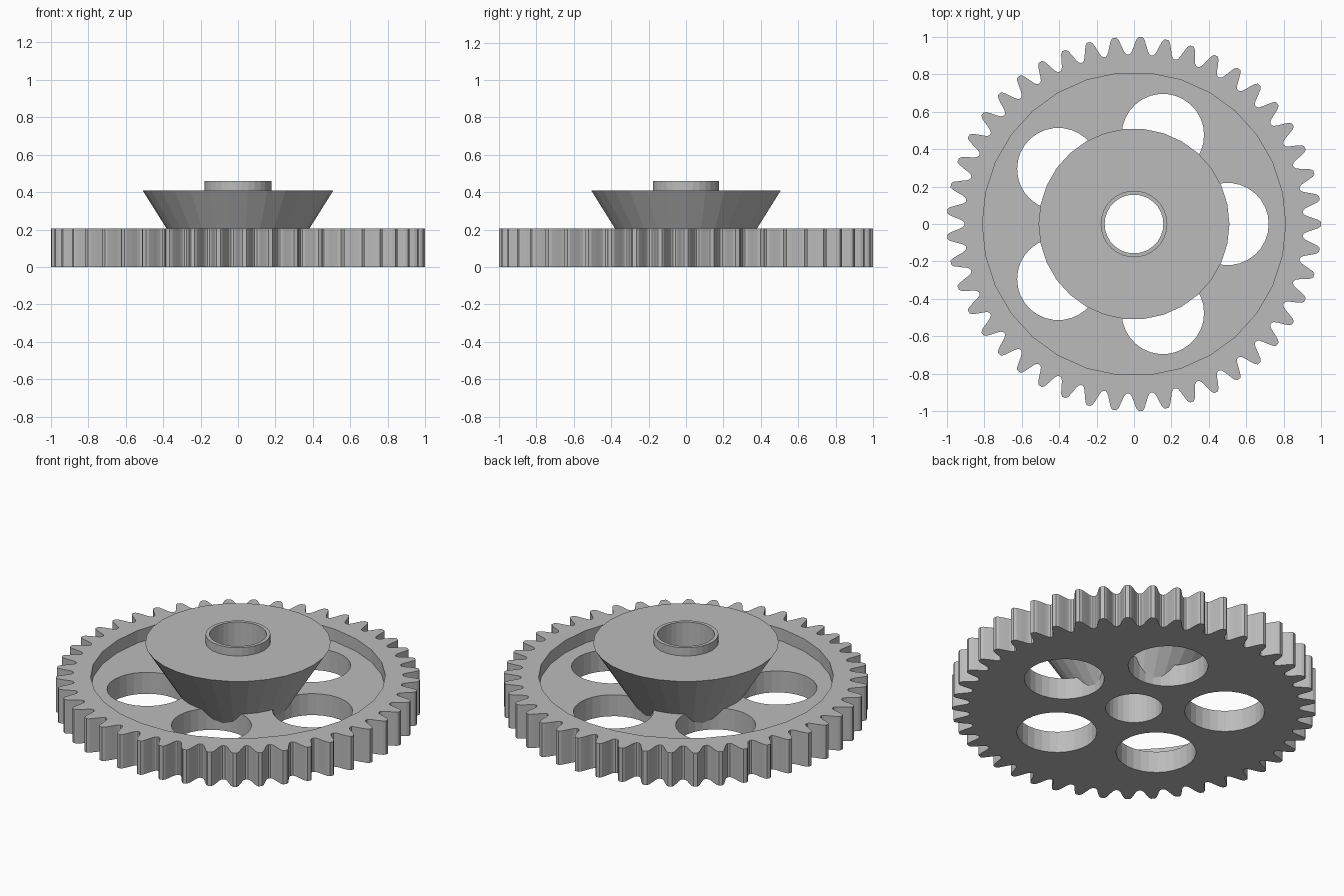
import bpy, bmesh
from math import cos, sin, radians, tau

TEETH, HOLES, SIDES = 45, 5, 30
GEAR_TOP, FLOOR, CONE_TOP, HUB_TOP = 0.205, 0.13, 0.41, 0.46
BORE = 0.157

cube = bpy.data.objects.get("Cube")
if cube:
    bpy.data.objects.remove(cube, do_unlink=True)

grey = bpy.data.materials.new("plain_grey")
grey.use_nodes = True
colour = (0.5, 0.5, 0.5, 1)
grey.diffuse_color = colour
grey.node_tree.nodes["Principled BSDF"].inputs["Base Color"].default_value = colour


def finish(name, bm):
    bmesh.ops.recalc_face_normals(bm, faces=bm.faces)
    mesh = bpy.data.meshes.new(name)
    bm.to_mesh(mesh)
    bm.free()
    mesh.materials.append(grey)
    obj = bpy.data.objects.new(name, mesh)
    bpy.context.collection.objects.link(obj)
    return obj


def circle(radius, cx=0, cy=0, sides=SIDES):
    return [(cx + radius * cos(tau * i / sides), cy + radius * sin(tau * i / sides))
            for i in range(sides)]


def prism(name, outline, z0, z1):
    bm = bmesh.new()
    face = bm.faces.new([bm.verts.new((x, y, z0)) for x, y in outline])
    top = bmesh.ops.extrude_face_region(bm, geom=[face])["geom"]
    bmesh.ops.translate(bm, vec=(0, 0, z1 - z0),
                        verts=[v for v in top if isinstance(v, bmesh.types.BMVert)])
    return finish(name, bm)


def ring(name, profile):
    """Revolve a closed (radius, height) profile around z."""
    bm = bmesh.new()
    loops = [[bm.verts.new((x, y, z)) for x, y in circle(r)] for r, z in profile]
    for a, b in zip(loops, loops[1:] + loops[:1]):
        for i in range(SIDES):
            j = (i + 1) % SIDES
            bm.faces.new((a[i], a[j], b[j], b[i]))
    return finish(name, bm)


def cut(obj, cutter):
    mod = obj.modifiers.new("cut", "BOOLEAN")
    mod.operation, mod.solver, mod.object = "DIFFERENCE", "EXACT", cutter
    bpy.context.view_layer.update()
    graph = bpy.context.evaluated_depsgraph_get()
    mesh = bpy.data.meshes.new_from_object(obj.evaluated_get(graph))
    obj.modifiers.clear()
    obj.data = mesh
    bpy.data.objects.remove(cutter, do_unlink=True)


# Toothed outline: one flank (radius, degrees off the tooth centre), mirrored
flank = [(1.0, 0.6), (0.988, 1.2), (0.96, 1.85), (0.93, 2.5), (0.914, 3.0), (0.906, 3.6)]
tooth = [(r, -a) for r, a in reversed(flank)] + flank
outline = []
for t in range(TEETH):
    for r, a in tooth:
        angle = tau * t / TEETH + radians(a)
        outline.append((r * cos(angle), r * sin(angle)))

# Gear wheel with recessed web, lightening holes and bore
gear = prism("gear_wheel", outline, 0, GEAR_TOP)
cut(gear, prism("recess_cutter", circle(0.81), FLOOR, 1))
cut(gear, prism("bore_cutter", circle(BORE), -1, 1))
for h in range(HOLES):
    a = tau * h / HOLES
    cut(gear, prism("hole_cutter", circle(0.22, 0.5 * cos(a), 0.5 * sin(a)), -1, 1))

# Flared hub, rooted inside the web and showing through the holes
cone = ring("hub_cone", [(BORE, 0.02), (0.265, 0.02), (0.51, CONE_TOP), (BORE, CONE_TOP)])

# Collar around the bore
collar = ring("hub_collar", [(BORE, CONE_TOP - 0.02), (0.178, CONE_TOP - 0.02),
                             (0.178, HUB_TOP), (BORE, HUB_TOP)])
